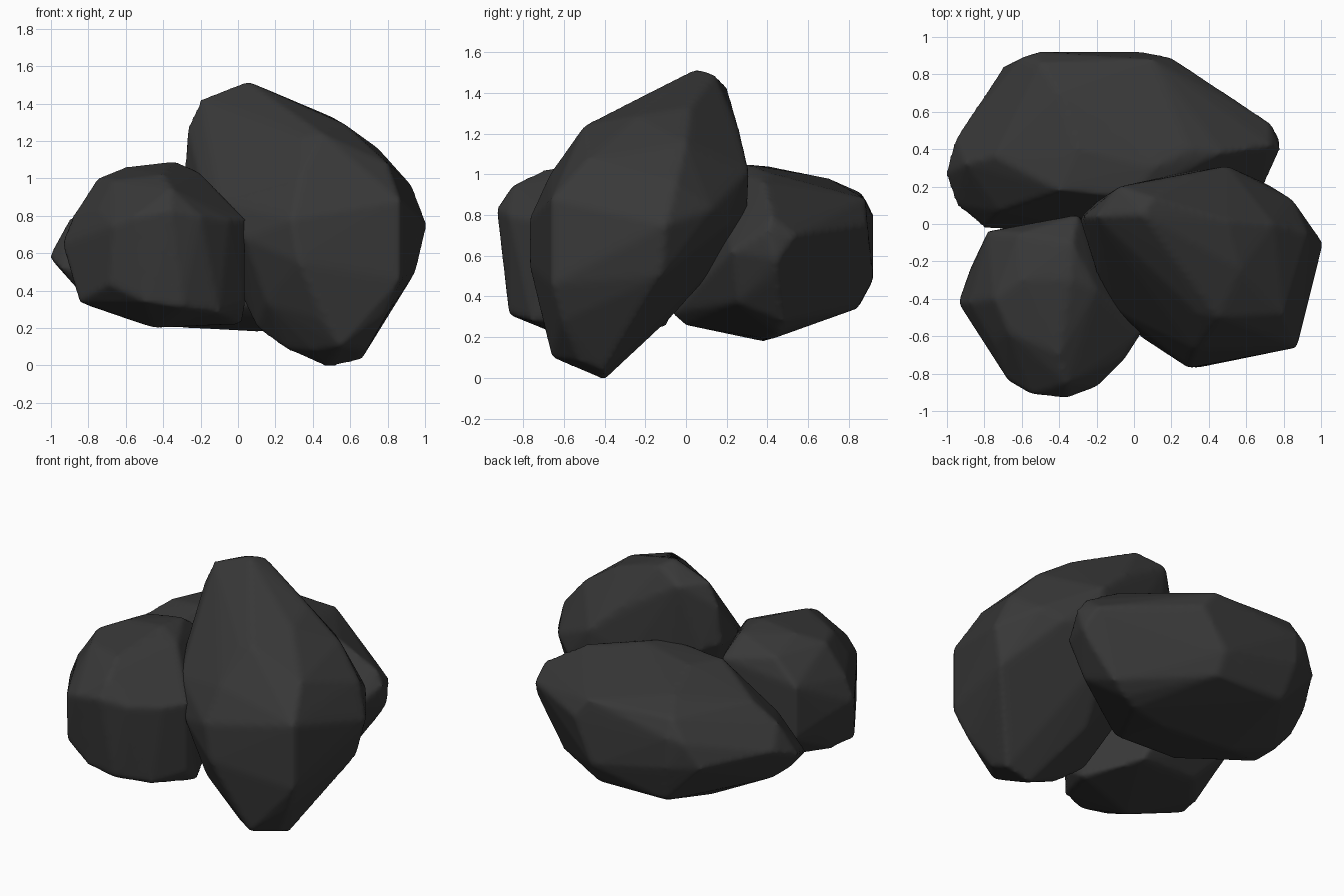
import bpy, bmesh


def rock(name, points, soften):
    """Convex boulder: hull of its corner points, then worn edges."""
    bm = bmesh.new()
    for p in points:
        bm.verts.new(p)
    res = bmesh.ops.convex_hull(bm, input=bm.verts[:])
    junk = {g for g in res["geom_interior"] + res["geom_unused"] if isinstance(g, bmesh.types.BMVert)}
    bmesh.ops.delete(bm, geom=list(junk), context='VERTS')
    bmesh.ops.recalc_face_normals(bm, faces=bm.faces[:])
    me = bpy.data.meshes.new(name)
    bm.to_mesh(me)
    bm.free()
    ob = bpy.data.objects.new(name, me)
    bpy.context.collection.objects.link(ob)
    rem = ob.modifiers.new("Even mesh", 'REMESH')
    rem.mode = 'VOXEL'
    rem.voxel_size = 0.02
    rem.use_smooth_shade = True
    sm = ob.modifiers.new("Worn edges", 'SMOOTH')
    sm.factor = 0.5
    sm.iterations = soften
    # dark stone colour
    me.materials.append(stone)
    return ob


stone = bpy.data.materials.new("dark_stone")
stone.diffuse_color = (0.04, 0.04, 0.04, 1)

# Tall leaning rock on the right
rock("tall_rock", [
    (0.05, 0.05, 1.52), (0.1, 0.14, 1.49), (-0.2, 0.04, 1.42), (-0.08, 0.2, 1.43),
    (-0.27, 0.04, 1.27), (-0.29, 0.03, 1.03), (-0.2, 0.12, 1.0), (0.28, 0.26, 1.22),
    (0.2, -0.2, 1.385), (0.34, -0.48, 1.22), (0.45, -0.5, 1.24), (0.33, -0.67, 1.0),
    (0.29, -0.77, 0.78), (0.33, -0.77, 0.55), (0.03, -0.6, 0.68), (-0.2, -0.26, 0.98),
    (-0.1, -0.46, 0.88), (0.43, -0.68, 0.25), (0.55, -0.66, 0.1), (0.10, -0.35, 0.2),
    (0.25, -0.42, 0.09), (0.48, -0.4, -0.01), (0.66, -0.4, 0.03), (0.15, -0.55, 0.33),
    (0.4, -0.54, 0.08), (0.68, -0.52, 0.08), (0.8, -0.61, 0.28), (0.87, -0.66, 0.88),
    (0.87, -0.66, 0.46), (0.8, -0.48, 1.08), (1.01, -0.1, 0.75), (0.95, -0.12, 0.5),
    (0.93, -0.05, 0.96), (0.85, 0.13, 0.83), (0.75, 0.0, 1.16), (0.5, 0.02, 1.33),
    (0.57, -0.24, 1.29), (0.5, 0.31, 1.02), (0.5, 0.3, 0.83), (0.24, 0.27, 0.9),
    (0.4, 0.22, 0.62), (0.3, -0.08, 0.29), (0.0, 0.2, 0.85), (0.72, 0.21, 0.76),
    (0.8, -0.16, 0.41),
], 3)

# Squat rock at front left
rock("front_rock", [
    (-0.94, -0.42, 0.65), (-0.88, -0.42, 0.8), (-0.88, -0.25, 0.6), (-0.75, -0.4, 1.0),
    (-0.6, -0.3, 1.06), (-0.34, -0.3, 1.09), (-0.33, -0.1, 1.07), (-0.2, -0.35, 1.03),
    (-0.62, -0.05, 1.0), (-0.3, 0.05, 0.95), (-0.25, 0.02, 0.5), (-0.78, -0.04, 0.85),
    (-0.78, -0.04, 0.5), (-0.4, -0.7, 1.02), (-0.36, -0.85, 0.95), (-0.67, -0.58, 0.99),
    (-0.36, -0.93, 0.83), (-0.55, -0.91, 0.8), (-0.67, -0.84, 0.75), (-0.2, -0.87, 0.8),
    (-0.05, -0.72, 0.78), (0.04, -0.58, 0.78), (0.04, -0.57, 0.32), (-0.75, -0.64, 0.83),
    (-0.85, -0.55, 0.34), (-0.69, -0.8, 0.43), (-0.5, -0.86, 0.34), (-0.1, -0.76, 0.28),
    (-0.3, -0.87, 0.31), (-0.45, -0.6, 0.2), (0.02, -0.45, 0.22), (-0.6, -0.15, 0.3),
    (-0.15, -0.1, 0.25), (-0.8, -0.38, 0.32),
], 3)

# Broad rock lying across the back
rock("back_rock", [
    (-1.01, 0.27, 0.58), (-0.95, 0.1, 0.52), (-0.8, -0.02, 0.5), (-0.96, 0.45, 0.65),
    (-0.9, 0.32, 0.78), (-0.75, 0.36, 0.9), (-0.7, 0.84, 0.62), (-0.6, 0.89, 0.78),
    (-0.5, 0.92, 0.6), (-0.5, 0.92, 0.8), (-0.5, 0.86, 0.91), (-0.4, 0.7, 0.98),
    (-0.4, 0.18, 1.02), (0.0, 0.14, 1.03), (0.1, 0.3, 1.05), (-0.3, 0.4, 1.04),
    (0.1, 0.88, 0.88), (0.2, 0.89, 0.75), (0.05, 0.92, 0.48), (0.3, 0.4, 1.01),
    (0.47, 0.38, 0.96), (0.73, 0.54, 0.7), (0.78, 0.45, 0.58), (0.78, 0.4, 0.72),
    (0.73, 0.42, 0.8), (0.7, 0.22, 0.62), (0.73, 0.45, 0.5), (0.56, 0.48, 0.28),
    (0.45, 0.45, 0.22), (0.6, 0.25, 0.37), (0.35, 0.42, 0.19), (-0.45, 0.85, 0.35),
    (0.05, 0.84, 0.34), (-0.45, 0.38, 0.21), (0.1, 0.38, 0.18), (-0.3, 0.02, 0.26),
    (0.1, 0.0, 0.26), (-0.85, 0.12, 0.4), (-0.85, 0.3, 0.4), (-0.72, 0.07, 0.72),
    (0.1, -0.07, 0.32), (-0.1, -0.05, 0.6),
], 3)
